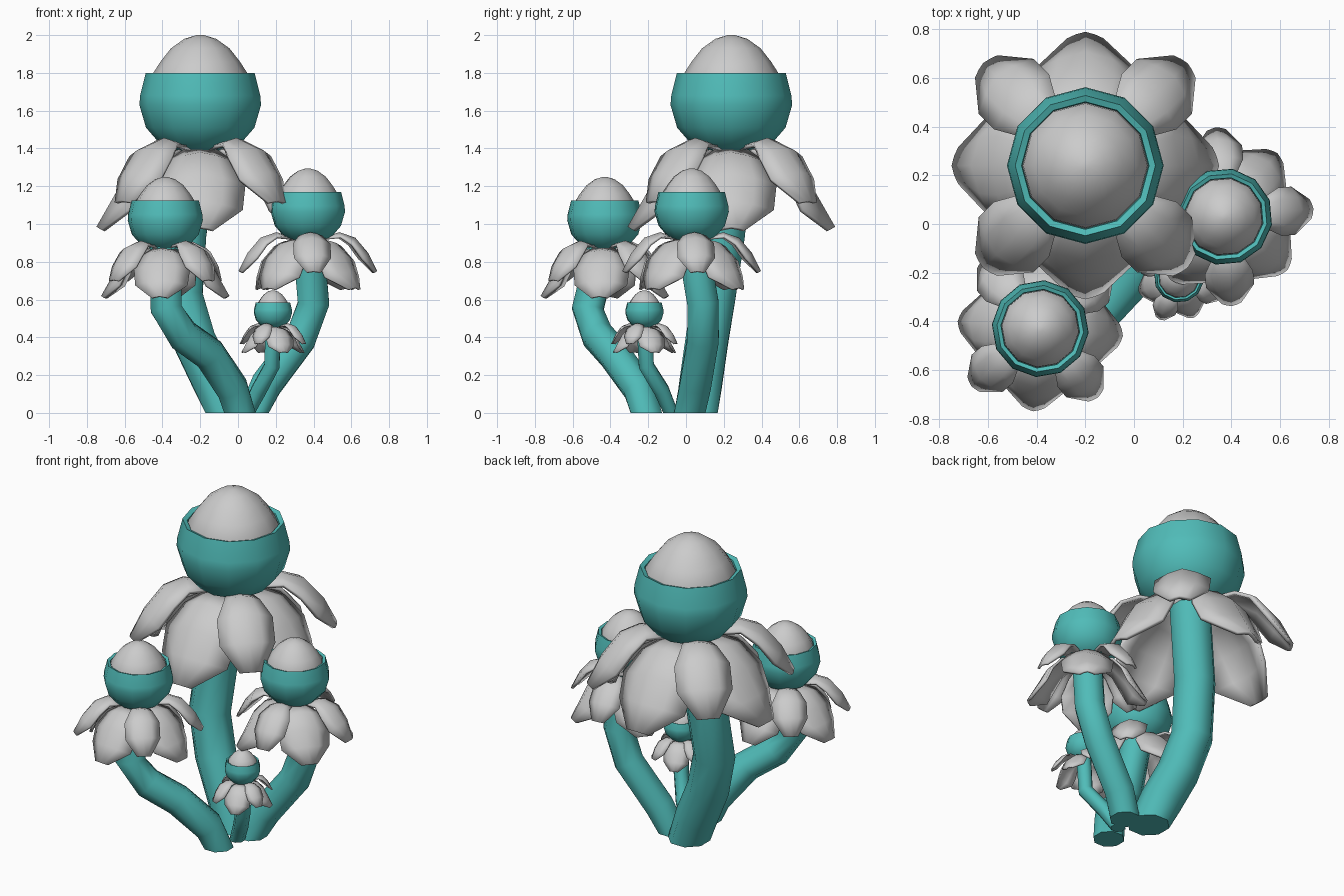
import bpy, bmesh
from math import sin, cos, pi, radians
from mathutils import Vector

if "Cube" in bpy.data.objects:
    bpy.data.objects.remove(bpy.data.objects["Cube"])

teal = bpy.data.materials.new("teal")
teal.diffuse_color = (0.08, 0.50, 0.48, 1)
teal.use_nodes = True
teal.node_tree.nodes["Principled BSDF"].inputs["Base Color"].default_value = teal.diffuse_color


def finish(name, bm, mat=None, angle=50):
    bmesh.ops.recalc_face_normals(bm, faces=bm.faces)
    me = bpy.data.meshes.new(name)
    bm.to_mesh(me)
    bm.free()
    ob = bpy.data.objects.new(name, me)
    bpy.context.collection.objects.link(ob)
    if mat:
        me.materials.append(mat)
    bpy.ops.object.select_all(action='DESELECT')
    ob.select_set(True)
    bpy.context.view_layer.objects.active = ob
    bpy.ops.object.shade_smooth_by_angle(angle=radians(angle))
    return ob


def bridge(bm, a, b):
    n = len(a)
    for i in range(n):
        j = (i + 1) % n
        bm.faces.new((a[i], a[j], b[j], b[i]))


def lathe(name, profile, centre, s, rot, mat=None, sides=12):
    # revolve a (radius, height) profile, capping both ends
    bm = bmesh.new()
    rings = []
    for r, z in profile:
        rings.append([bm.verts.new(centre + s * Vector((
            r * cos(rot + 2 * pi * i / sides), r * sin(rot + 2 * pi * i / sides), z)))
            for i in range(sides)])
    for a, b in zip(rings, rings[1:]):
        bridge(bm, a, b)
    bm.faces.new(rings[0])
    bm.faces.new(rings[-1])
    return finish(name, bm, mat)


def stem(name, path, r, sides=8):
    # tube along a path, with a flat foot on the ground
    pts = [Vector(p) for p in path]
    bm = bmesh.new()
    rings = []
    for k, p in enumerate(pts):
        t = (pts[min(k + 1, len(pts) - 1)] - pts[max(k - 1, 0)]).normalized()
        if k == 0:
            t = Vector((0, 0, 1))
        q = Vector((0, 0, 1)).rotation_difference(t)
        rings.append([bm.verts.new(p + q @ Vector((
            r * cos(2 * pi * (i + .5) / sides), r * sin(2 * pi * (i + .5) / sides), 0)))
            for i in range(sides)])
    for a, b in zip(rings, rings[1:]):
        bridge(bm, a, b)
    bm.faces.new(rings[0])
    bm.faces.new(rings[-1])
    finish(name, bm, teal)


def petals(name, sections, centre, s, rot):
    # four cupped petals; each section is radius, height, half width, cupping
    bm = bmesh.new()
    for k in range(4):
        a = rot + k * pi / 2
        out, side = Vector((cos(a), sin(a), 0)), Vector((-sin(a), cos(a), 0))
        rows = []
        for i, (r, z, w, cup) in enumerate(sections):
            p0, p1 = sections[max(i - 1, 0)], sections[min(i + 1, len(sections) - 1)]
            d = Vector((p1[0] - p0[0], p1[1] - p0[1])).normalized()
            row = []
            for u in (-1, -.5, 0, .5, 1):
                f = cup * abs(u) ** 1.4
                row.append(bm.verts.new(centre + s * (
                    out * (r + d.y * f) + side * (w * u) + Vector((0, 0, z - d.x * f)))))
            rows.append(row)
        for a0, b0 in zip(rows, rows[1:]):
            for j in range(4):
                bm.faces.new((a0[j], a0[j + 1], b0[j + 1], b0[j]))
    ob = finish(name, bm)
    m = ob.modifiers.new("thickness", 'SOLIDIFY')
    m.thickness = 0.022 * s
    m.offset = 0


# profiles relative to the cup rim, at the size of the tall flower
CUP = [(.10, -.42), (.20, -.39), (.287, -.29), (.322, -.17), (.318, -.12),
       (.288, 0), (.262, -.01), (.255, -.09)]
DOME = [(.262, -.09), (.255, -.01), (.21, .06), (.155, .13), (.085, .18), (.02, .2)]
UPPER = [(.12, -.40, .06, .0), (.27, -.355, .10, .03), (.40, -.40, .155, .06),
         (.51, -.53, .155, .07), (.585, -.68, .06, .02)]
LOWER = [(.10, -.41, .08, .0), (.25, -.43, .17, .05), (.38, -.54, .235, .09),
         (.46, -.68, .22, .10), (.54, -.82, .07, .03)]

# name, rim centre, scale, rotation, stem radius, stem path
FLOWERS = [
    ("tall", (-.20, .24, 1.80), 1, 0, .122,
     [(-.06, .055, 0), (-.13, .08, .17), (-.23, .11, .38), (-.30, .15, .62),
      (-.28, .20, .95), (-.21, .24, 1.42)]),
    ("left", (-.385, -.43, 1.125), .62, -5, .09,
     [(.01, -.21, 0), (-.03, -.25, .13), (-.15, -.38, .31), (-.29, -.47, .41),
      (-.38, -.52, .55), (-.385, -.44, .88)]),
    ("right", (.37, .03, 1.17), .62, 50, .09,
     [(.08, .02, 0), (.15, .05, .15), (.33, .09, .39), (.40, .09, .58),
      (.37, .03, .93)]),
    ("small", (.185, -.22, .585), .32, 20, .044,
     [(.05, -.08, 0), (.11, -.13, .12), (.18, -.21, .25), (.185, -.22, .46)]),
]

for name, c, s, rot, r, path in FLOWERS:
    c, rot = Vector(c), radians(rot)
    stem(name + "_stem", path, r)
    lathe(name + "_cup", CUP, c, s, rot, teal)
    lathe(name + "_dome", DOME, c, s, rot)
    petals(name + "_upper_petals", UPPER, c, s, rot + pi / 4)
    petals(name + "_lower_petals", LOWER, c, s, rot)
